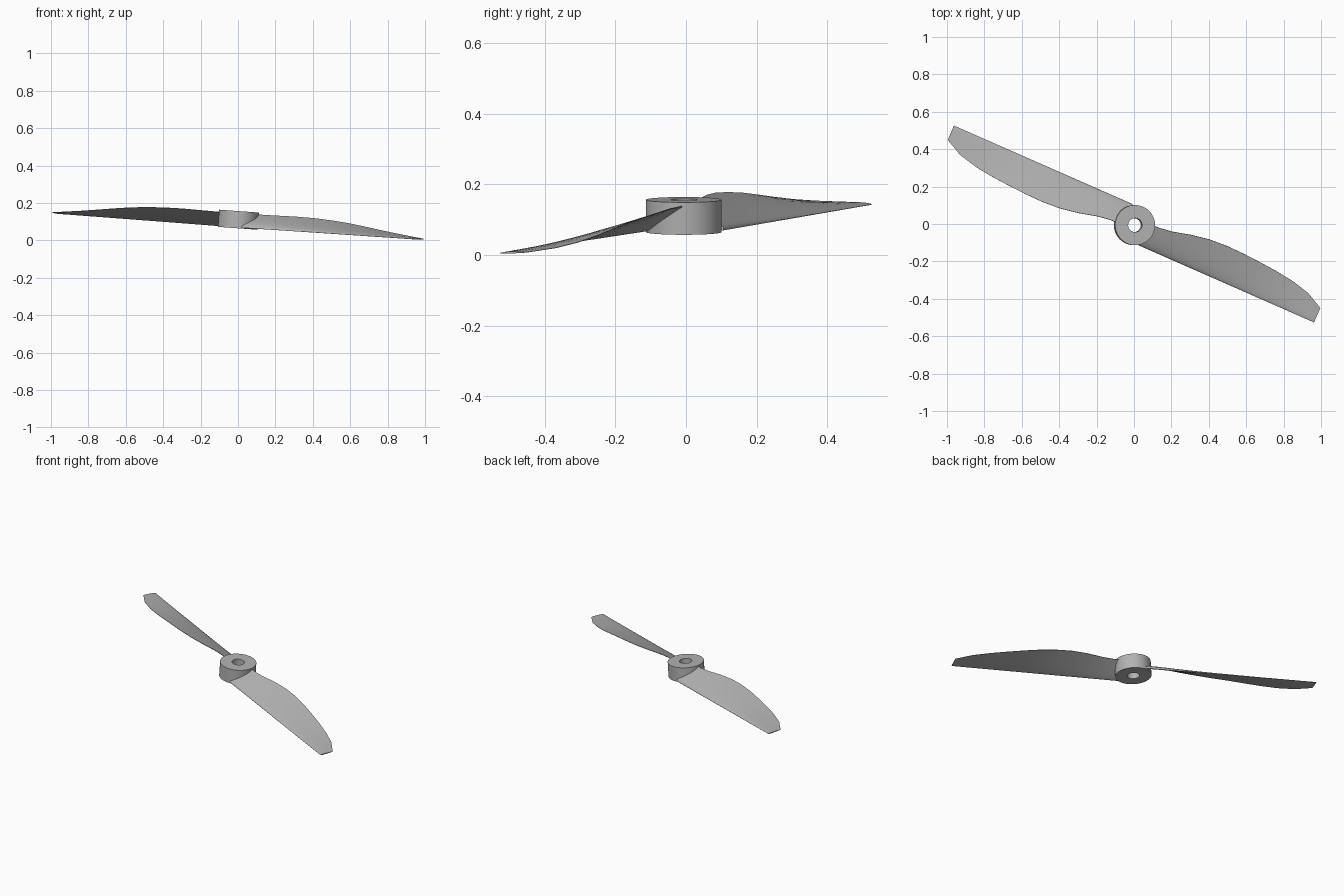
import bpy, bmesh, math
from mathutils import Matrix, Vector

cube = bpy.data.objects.get("Cube")
if cube:
    bpy.data.objects.remove(cube, do_unlink=True)

grey = bpy.data.materials.new("plain grey")
grey.use_nodes = True
grey.diffuse_color = (0.45, 0.45, 0.45, 1)
grey.node_tree.nodes["Principled BSDF"].inputs["Base Color"].default_value = (0.45, 0.45, 0.45, 1)

# The whole propeller leans slightly to one side
PIVOT = Vector((0, 0, 0.075))
LEAN = (Matrix.Translation(PIVOT) @ Matrix.Rotation(math.radians(4.1), 4, "Y")
        @ Matrix.Translation(-PIVOT))


def finish(name, bm, matrix, sharp_angle):
    bmesh.ops.recalc_face_normals(bm, faces=bm.faces[:])
    mesh = bpy.data.meshes.new(name)
    bm.to_mesh(mesh)
    bm.free()
    mesh.transform(LEAN @ matrix)
    mesh.materials.append(grey)
    obj = bpy.data.objects.new(name, mesh)
    bpy.context.collection.objects.link(obj)
    bpy.ops.object.select_all(action="DESELECT")
    obj.select_set(True)
    bpy.context.view_layer.objects.active = obj
    bpy.ops.object.shade_smooth_by_angle(angle=math.radians(sharp_angle))


def bridge(bm, a, b):
    for i in range(len(a)):
        j = (i + 1) % len(a)
        bm.faces.new((a[i], a[j], b[j], b[i]))


# Hub: a ring with a bore
bm = bmesh.new()
rings = []
for radius, z in ((0.107, 0.065), (0.107, 0.157), (0.037, 0.157), (0.037, 0.065)):
    rings.append([bm.verts.new((radius * math.cos(math.tau * k / 64),
                                radius * math.sin(math.tau * k / 64), z)) for k in range(64)])
for k in range(4):
    bridge(bm, rings[k], rings[(k + 1) % 4])
finish("hub", bm, Matrix.Translation((0, -0.006, 0)), 30)

# Blade stations: distance along blade, trailing edge offset, trailing edge height
STATIONS = [(0.05, 0.032, 0.145), (0.13, 0.033, 0.145), (0.2, 0.043, 0.146),
            (0.3, 0.068, 0.148), (0.4, 0.085, 0.147), (0.5, 0.091, 0.142),
            (0.6, 0.089, 0.134), (0.7, 0.083, 0.122), (0.8, 0.075, 0.109),
            (0.9, 0.062, 0.097), (1.0, 0.038, 0.087), (1.095, -0.01, 0.079)]
LEAD = -0.094
STEPS = 14


def half_thickness(t):
    # Rounded leading edge fading to a thin trailing edge
    return 2.6 * (0.2969 * math.sqrt(t) - 0.126 * t - 0.3516 * t**2 + 0.2843 * t**3 - 0.095 * t**4)


def blade_section(bm, u, trail, height):
    f = u / 1.095
    lead = Vector((u, LEAD, 0.070 + 0.004 * f))
    chord = Vector((u, trail, height)) - lead
    up = Vector((1, 0, 0)).cross(chord).normalized()
    thick = 0.034 * (1 - f) + 0.010 * f
    ts = [0.5 - 0.5 * math.cos(math.pi * k / STEPS) for k in range(STEPS + 1)]
    upper = [lead + chord * t + up * thick * (1.3 * half_thickness(t) + 0.03) for t in ts]
    lower = [lead + chord * t - up * thick * (0.5 * half_thickness(t) + 0.03) for t in ts]
    return [bm.verts.new(p) for p in upper + lower[::-1]]


# Two identical blades, half a turn apart
for name, turn in (("left_blade", 0), ("right_blade", 180)):
    bm = bmesh.new()
    sections = [blade_section(bm, *s) for s in STATIONS]
    for a, b in zip(sections, sections[1:]):
        bridge(bm, a, b)
    bm.faces.new(sections[0])
    bm.faces.new(sections[-1])
    finish(name, bm, Matrix.Rotation(math.radians(turn - 23.7), 4, "Z"), 40)
